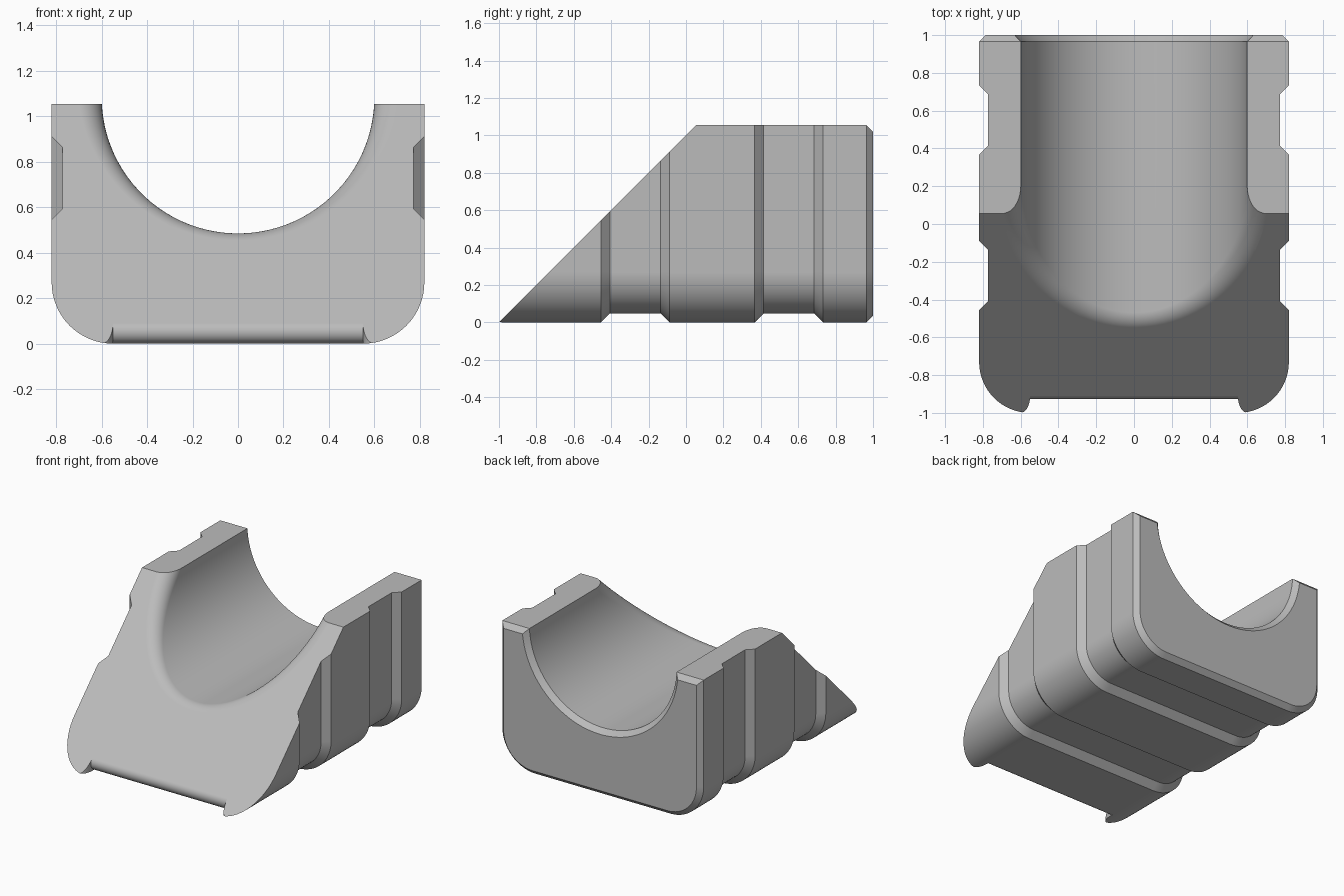
import bpy, bmesh
from math import sin, cos, pi, sqrt, tan
from mathutils import Vector

cube = bpy.data.objects.get("Cube")
if cube:
    bpy.data.objects.remove(cube, do_unlink=True)

WIDTH, HEIGHT, CORNER = 0.82, 1.055, 0.27     # half width, height, lower corner radius
BORE, AXIS_Z = 0.6, 1.085                     # channel radius and axis height
FILLET, CHAMFER, GROOVE = 0.11, 0.035, 0.048
FAR = 1.2


def make_object(name, bm):
    bmesh.ops.recalc_face_normals(bm, faces=bm.faces)
    mesh = bpy.data.meshes.new(name)
    bm.to_mesh(mesh)
    bm.free()
    obj = bpy.data.objects.new(name, mesh)
    bpy.context.collection.objects.link(obj)
    return obj


def loft(rings, closed=False):
    """Skin a list of equal rings; cap the ends unless the stack is closed."""
    bm = bmesh.new()
    rows = [[bm.verts.new(p) for p in ring] for ring in rings]
    pairs = list(zip(rows, rows[1:]))
    for a, b in pairs:
        for i in range(len(a)):
            j = (i + 1) % len(a)
            bm.faces.new((a[i], a[j], b[j], b[i]))
    bm.faces.new(rows[0])
    bm.faces.new(rows[-1][::-1])
    return bm


def boolean(target, cutter, operation):
    mod = target.modifiers.new("cut", 'BOOLEAN')
    mod.operation, mod.solver, mod.object = operation, 'EXACT', cutter
    bpy.context.view_layer.objects.active = target
    bpy.ops.object.modifier_apply(modifier=mod.name)
    bpy.data.objects.remove(cutter, do_unlink=True)


# Outer body: round-bottomed section with two grooves and a chamfered back
def section(y, inset, top):
    r = CORNER - inset
    half = [(WIDTH - inset, top)]
    for i in range(17):
        a = pi / 2 * i / 16
        half.append((WIDTH - CORNER + r * cos(a), CORNER - r * sin(a)))
    points = half + [(-x, z) for x, z in reversed(half)]
    return [(x, y, z) for x, z in points]


stations = [(-FAR, 0)]
for start, end in ((-0.455, -0.088), (0.367, 0.733)):
    stations += [(start, 0), (start + GROOVE, GROOVE), (end - GROOVE, GROOVE), (end, 0)]
stations.append((1 - CHAMFER, 0))
rings = [section(y, d, HEIGHT) for y, d in stations]
rings.append(section(1, CHAMFER, HEIGHT - CHAMFER))
bm = loft(rings)

# Sloping front face
slope = Vector((0, -1, 1)).normalized()
bmesh.ops.bisect_plane(bm, geom=bm.verts[:] + bm.edges[:] + bm.faces[:],
                       plane_co=(0, -1, 0), plane_no=slope, clear_outer=True)
bmesh.ops.holes_fill(bm, edges=[e for e in bm.edges if e.is_boundary], sides=0)
block = make_object("cradle_block", bm)

# Channel cutter: bore with a rounded mouth on the slope and a chamfered back
SEGMENTS, ARC = 96, 10
profiles = []
for s in range(SEGMENTS):
    t = 2 * pi * (s + 0.5) / SEGMENTS
    radial = Vector((cos(t), 0, sin(t)))
    axis = Vector((0, 0, AXIS_Z))
    center = axis + radial * (BORE + FILLET)
    center.y = center.z - 1 + FILLET * sqrt(2)
    sweep = (-radial).angle(slope)
    line = [axis + radial * (BORE + CHAMFER + 0.1) + Vector((0, 1.1, 0)),
            axis + radial * BORE + Vector((0, 1 - CHAMFER, 0))]
    for i in range(ARC + 1):
        u = i / ARC
        d = (-radial * sin((1 - u) * sweep) + slope * sin(u * sweep)) / sin(sweep)
        line.append(center + d * FILLET)
    line.append(line[-1] + slope * 0.3)
    profiles.append(line)
bore_rings = [list(ring) for ring in zip(*profiles)]
bm = loft(bore_rings)
# Replace the uneven front cap by a fan
bm.faces.ensure_lookup_table()
bmesh.ops.poke(bm, faces=[f for f in bm.faces if len(f.verts) == SEGMENTS])
boolean(block, make_object("channel_cutter", bm), 'DIFFERENCE')

# Front toe: rounded lower lip, with curved ends that leave a horn at each corner
LIP = 0.0527
lip_y = -1 + LIP / tan(pi / 8)
lip = []
for i in range(15):
    a = -pi / 2 - 0.75 * pi * i / 14
    lip.append((lip_y + LIP * cos(a), LIP + LIP * sin(a)))
lip += [(-FAR, lip[-1][1]), (-FAR, -0.1), (lip_y, -0.1)]
toe = make_object("toe_cutter", loft([[(x, y, z) for y, z in lip] for x in (-0.75, 0.75)]))

plan = [(0.55, -0.8)]
for i in range(9):
    a = pi / 2 * i / 8
    plan.append((0.6 - 0.05 * cos(a), -0.91 - 0.09 * sin(a)))
plan.append((0.6, -FAR - 0.1))
plan += [(-x, y) for x, y in reversed(plan)]
boolean(toe, make_object("toe_limits", loft([[(x, y, z) for x, y in plan] for z in (-0.3, 0.3)])),
        'INTERSECT')
boolean(block, toe, 'DIFFERENCE')

# Colour and shading
grey = bpy.data.materials.new("light_grey")
grey.use_nodes = True
colour = (0.5, 0.5, 0.5, 1)
grey.diffuse_color = colour
grey.node_tree.nodes["Principled BSDF"].inputs["Base Color"].default_value = colour
block.data.materials.clear()
block.data.materials.append(grey)

bpy.ops.object.select_all(action='DESELECT')
block.select_set(True)
bpy.context.view_layer.objects.active = block
bpy.ops.object.shade_smooth_by_angle(angle=pi / 6)
weighted = block.modifiers.new("even_normals", 'WEIGHTED_NORMAL')
weighted.keep_sharp = True
